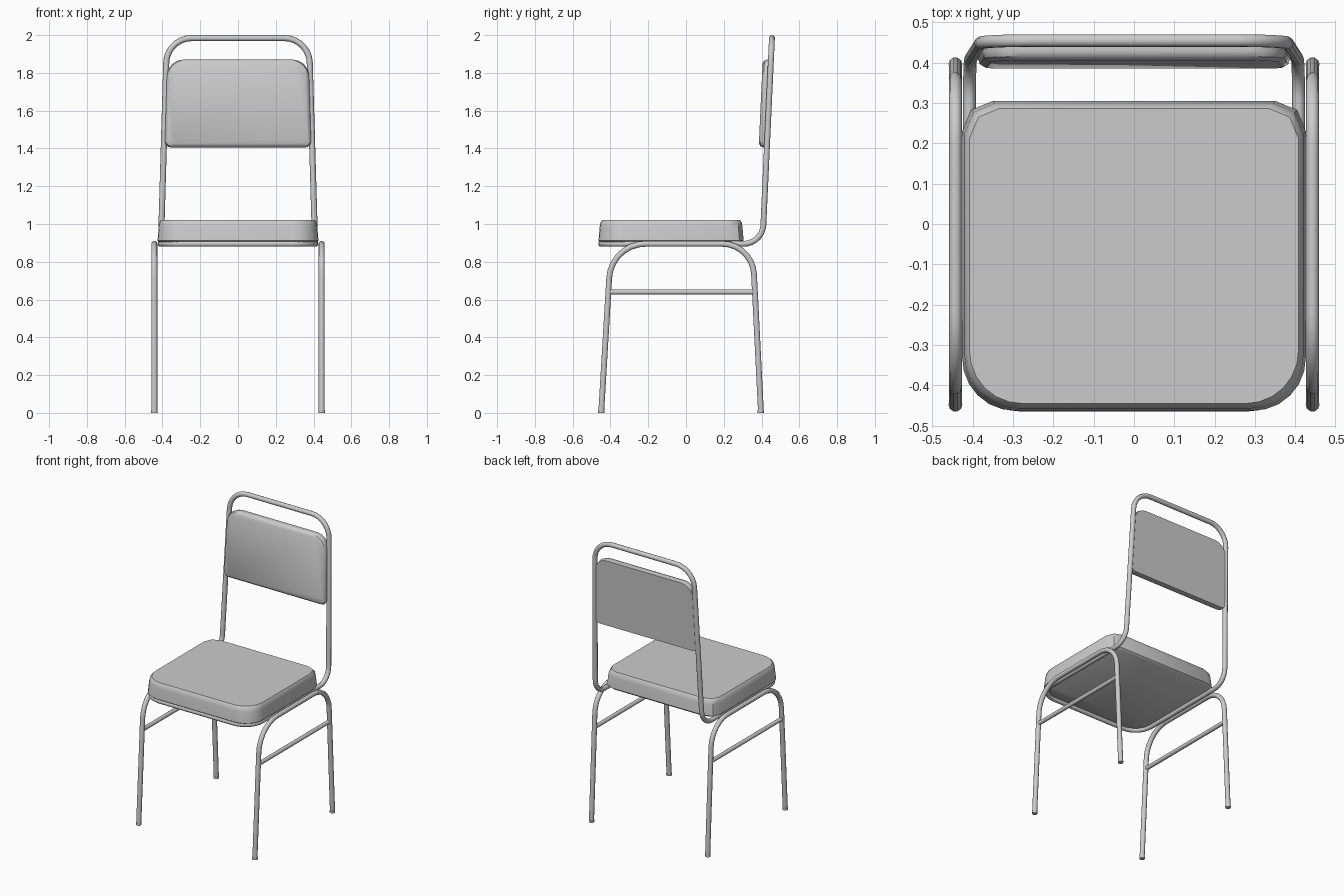
import bpy, bmesh, math
from mathutils import Vector, Matrix

cube = bpy.data.objects.get("Cube")
if cube:
    bpy.data.objects.remove(cube)

grey = bpy.data.materials.new("plain grey")
grey.use_nodes = True
GREY = (0.6, 0.6, 0.6, 1)
grey.diffuse_color = GREY
grey.node_tree.nodes["Principled BSDF"].inputs["Base Color"].default_value = GREY


def round_corner(a, b, c, d, steps):
    """Arc replacing corner b, starting d before it and ending d after it."""
    p, q = (a - b).normalized(), (c - b).normalized()
    w = math.sin(p.angle(q) / 2)
    pts = []
    for i in range(steps + 1):
        t = i / steps
        k0, k1, k2 = (1 - t) ** 2, 2 * w * t * (1 - t), t * t
        pts.append(b + (p * k0 + q * k2) * d / (k0 + k1 + k2))
    return pts


def finish(obj, angle=40):
    obj.data.materials.clear()
    obj.data.materials.append(grey)
    bpy.ops.object.select_all(action="DESELECT")
    obj.select_set(True)
    bpy.context.view_layer.objects.active = obj
    bpy.ops.object.shade_smooth_by_angle(angle=math.radians(angle))
    return obj


def tube(name, corners, bends, radius, steps=7):
    """Bent steel tube through the corners, each inner corner rounded."""
    pts = [Vector(c) for c in corners]
    path = [pts[0]]
    for i, d in enumerate(bends, 1):
        path += round_corner(pts[i - 1], pts[i], pts[i + 1], d, steps)
    path.append(pts[-1])
    curve = bpy.data.curves.new(name, "CURVE")
    curve.dimensions = "3D"
    curve.bevel_depth = radius
    curve.bevel_resolution = 3
    curve.use_fill_caps = True
    spline = curve.splines.new("POLY")
    spline.points.add(len(path) - 1)
    for sp, p in zip(spline.points, path):
        sp.co = (*p, 1)
    obj = bpy.data.objects.new(name, curve)
    bpy.context.collection.objects.link(obj)
    bpy.ops.object.select_all(action="DESELECT")
    obj.select_set(True)
    bpy.context.view_layer.objects.active = obj
    bpy.ops.object.convert(target="MESH")
    return finish(bpy.context.object, 50)


def pad(name, near, far, near_bend, far_bend, layers, matrix=Matrix()):
    """Cushion lofted from (height, inset) layers; near and far are (half width, y)."""
    bm = bmesh.new()
    rings = []
    for z, inset in layers:
        (wn, yn), (wf, yf) = near, far
        wn, yn, wf, yf = wn - inset, yn + inset, wf - inset, yf - inset
        c = [Vector(v) for v in ((-wn, yn, z), (wn, yn, z), (wf, yf, z), (-wf, yf, z))]
        ring = []
        for i in range(4):
            d, steps = near_bend if i < 2 else far_bend
            ring += round_corner(c[i - 1], c[i], c[(i + 1) % 4], d, steps)
        rings.append([bm.verts.new(matrix @ p) for p in ring])
    n = len(rings[0])
    for lo, hi in zip(rings, rings[1:]):
        for i in range(n):
            j = (i + 1) % n
            bm.faces.new((lo[i], lo[j], hi[j], hi[i]))
    bm.faces.new(rings[0][::-1])
    bm.faces.new(rings[-1])
    bmesh.ops.recalc_face_normals(bm, faces=bm.faces)
    mesh = bpy.data.meshes.new(name)
    bm.to_mesh(mesh)
    bm.free()
    obj = bpy.data.objects.new(name, mesh)
    bpy.context.collection.objects.link(obj)
    return finish(obj)


# Side leg loops, stretchers and feet
R = 0.016
RAIL = 0.895
for side, x in (("left", 0.443), ("right", -0.443)):
    tube(side + "_legs",
         [(x, -0.449, 0), (x, -0.396, RAIL), (x, 0.352, RAIL), (x, 0.397, 0)],
         [0.18, 0.16], R)
    tube(side + "_stretcher", [(x, -0.41, 0.64), (x, 0.365, 0.64)], [], 0.014)
    for end, y in (("front", -0.448), ("back", 0.396)):
        tube(side + "_" + end + "_foot", [(x, y, 0), (x, y, 0.015)], [], 0.0175)

# Seat and back frame: front loop and back hoop are one continuous tube
front, back = -0.449, 0.405
half = [(0, front, RAIL), (0.41, front, RAIL), (0.408, back, RAIL),
        (0.376, 0.455, 1.984), (0, 0.455, 1.984)]
mirrored = [(-x, y, z) for x, y, z in half[-2:0:-1]]
tube("seat_and_back_frame", half + mirrored + half[:1],
     [0.13, 0.1, 0.13, 0.01, 0.13, 0.1, 0.13], R)

# Seat cushion
pad("seat_cushion", (0.426, -0.463), (0.426, 0.305), (0.13, 6), (0.075, 2),
    [(0.9, 0.012), (0.912, 0.0), (0.985, 0.006), (1.008, 0.01), (1.02, 0.018)])

# Back cushion, leaning with the hoop
lean = math.atan2(0.05, 1.09)
place = Matrix.Translation((0, 0.428, 1.405)) @ Matrix.Rotation(math.pi / 2 - lean, 4, "X")
pad("back_cushion", (0.388, 0), (0.374, 0.465), (0.03, 3), (0.085, 4),
    [(-0.01, 0.004), (0.02, 0), (0.034, 0.005), (0.043, 0.02)], place)
